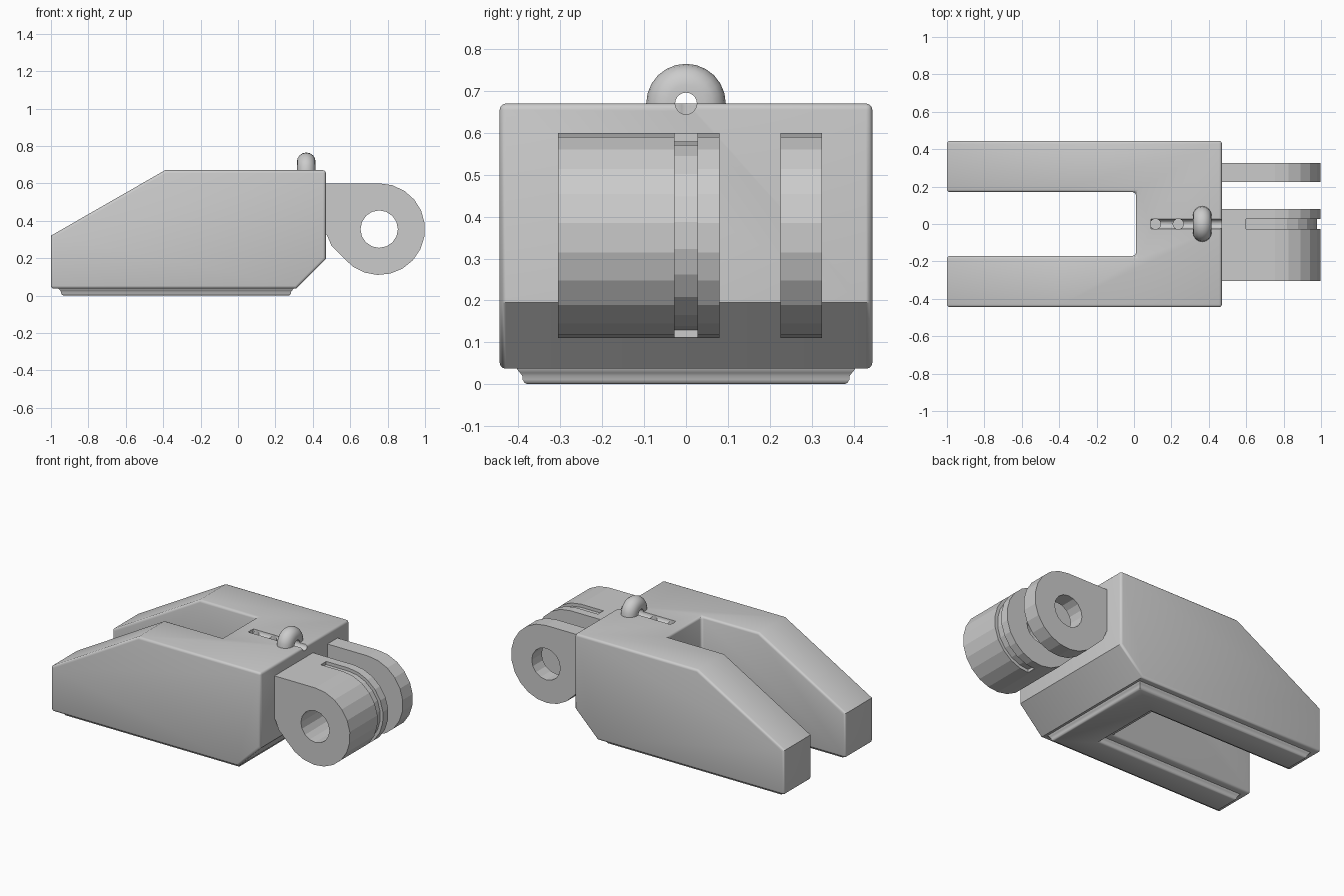
import bpy, bmesh
from math import sin, cos, pi, radians

if "Cube" in bpy.data.objects:
    bpy.data.objects.remove(bpy.data.objects["Cube"])


def make(name, bm):
    bmesh.ops.recalc_face_normals(bm, faces=bm.faces)
    me = bpy.data.meshes.new(name)
    bm.to_mesh(me)
    bm.free()
    ob = bpy.data.objects.new(name, me)
    bpy.context.collection.objects.link(ob)
    return ob


def loft(name, rings, closed_ends=True):
    """Skin a list of equal-length closed rings of 3D points."""
    bm = bmesh.new()
    vs = [[bm.verts.new(p) for p in ring] for ring in rings]
    n = len(vs[0])
    for a, b in zip(vs, vs[1:]):
        for i in range(n):
            j = (i + 1) % n
            bm.faces.new((a[i], a[j], b[j], b[i]))
    if closed_ends:
        bm.faces.new(vs[0])
        bm.faces.new(vs[-1])
    return make(name, bm)


def prism(name, profile, y0, y1):
    return loft(name, [[(x, y, z) for x, z in profile] for y in (y0, y1)])


def arc(cx, cz, r, a0, a1, n):
    return [(cx + r * cos(radians(a0 + (a1 - a0) * i / n)),
             cz + r * sin(radians(a0 + (a1 - a0) * i / n))) for i in range(n + 1)]


def activate(ob):
    bpy.ops.object.select_all(action='DESELECT')
    ob.select_set(True)
    bpy.context.view_layer.objects.active = ob


def cut(ob, cutter):
    m = ob.modifiers.new("cut", 'BOOLEAN')
    m.operation = 'DIFFERENCE'
    m.solver = 'EXACT'
    m.object = cutter
    activate(ob)
    bpy.ops.object.modifier_apply(modifier=m.name)
    bpy.data.objects.remove(cutter, do_unlink=True)


def smooth(ob, angle=35):
    activate(ob)
    bpy.ops.object.shade_smooth_by_angle(angle=radians(angle))


# Forked body with sloping nose and chamfered lower rear
body = prism("forked_body", [(-1, .037), (-1, .32), (-.39, .67), (.47, .67),
                             (.47, .195), (.312, .037)], -.445, .445)
slot = [(-1.2, -.1), (.01, -.1), (.01, .8), (-1.2, .8)]
cut(body, prism("slot_cutter", slot, -.17, .17))
bev = body.modifiers.new("bevel", 'BEVEL')
bev.width = .015
bev.segments = 3
bev.limit_method = 'ANGLE'
bev.angle_limit = radians(62)
activate(body)
bpy.ops.object.modifier_apply(modifier=bev.name)

# Round sighting groove in the top, with two small sockets in it
R = .026
groove = [[(x, R * cos(2 * pi * i / 16), .67 + R * sin(2 * pi * i / 16))
           for i in range(16)] for x in (.09, .6)]
cut(body, loft("groove_cutter", groove))
for x in (.115, .237):
    ring = [(x + .028 * cos(2 * pi * i / 16), .028 * sin(2 * pi * i / 16))
            for i in range(16)]
    cut(body, loft("socket_cutter", [[(a, b, z) for a, b in ring] for z in (.61, .72)]))
smooth(body)


# Stepped sole following the fork outline
def fork_outline(d, z):
    half = [(-1 + d, .17 + d), (-1 + d, .445 - d), (.338 - d, .445 - d)]
    pts = [(.01 + d, .17 + d)] + half
    return [(x, y, z) for x, y in pts] + [(x, -y, z) for x, y in reversed(pts)]


sole = loft("sole", [fork_outline(d, z) for d, z in
                     ((.04, .042), (.042, .035), (.049, .027), (.054, .02),
                      (.055, .011), (.059, .004), (.067, 0))])
smooth(sole)

# Hinge knuckles at the rear
CX, CZ = .755, .355
knuckle = ([(.45, .6)] + arc(CX, CZ, .245, 90, -142, 14)
           + [(.5, .265), (.477, .32), (.45, .36)])
for name, y0, y1 in (("wide_knuckle", -.305, .08), ("narrow_knuckle", .225, .325)):
    k = prism(name, knuckle, y0, y1)
    cut(k, prism("pin_hole_cutter", arc(CX, CZ, .1, 0, 337.5, 15), -.5, .5))
    if name == "wide_knuckle":
        channel = ([(.6, .65)] + arc(CX, CZ, .295, 90, -90, 11)
                   + arc(CX, CZ, .225, -90, 90, 11) + [(.6, .58)])
        cut(k, prism("channel_cutter", channel, -.028, .027))

# Half-ring loop on top
section = [(R, -.05)] + [(.045 + .05 * cos(t * pi / 8), .05 * sin(t * pi / 8))
                         for t in range(-4, 5)] + [(R, .05)]
hoop = loft("top_loop", [[(.365 + x, r * cos(pi * s / 12), .67 + r * sin(pi * s / 12))
                          for r, x in section] for s in range(13)])
smooth(hoop)
